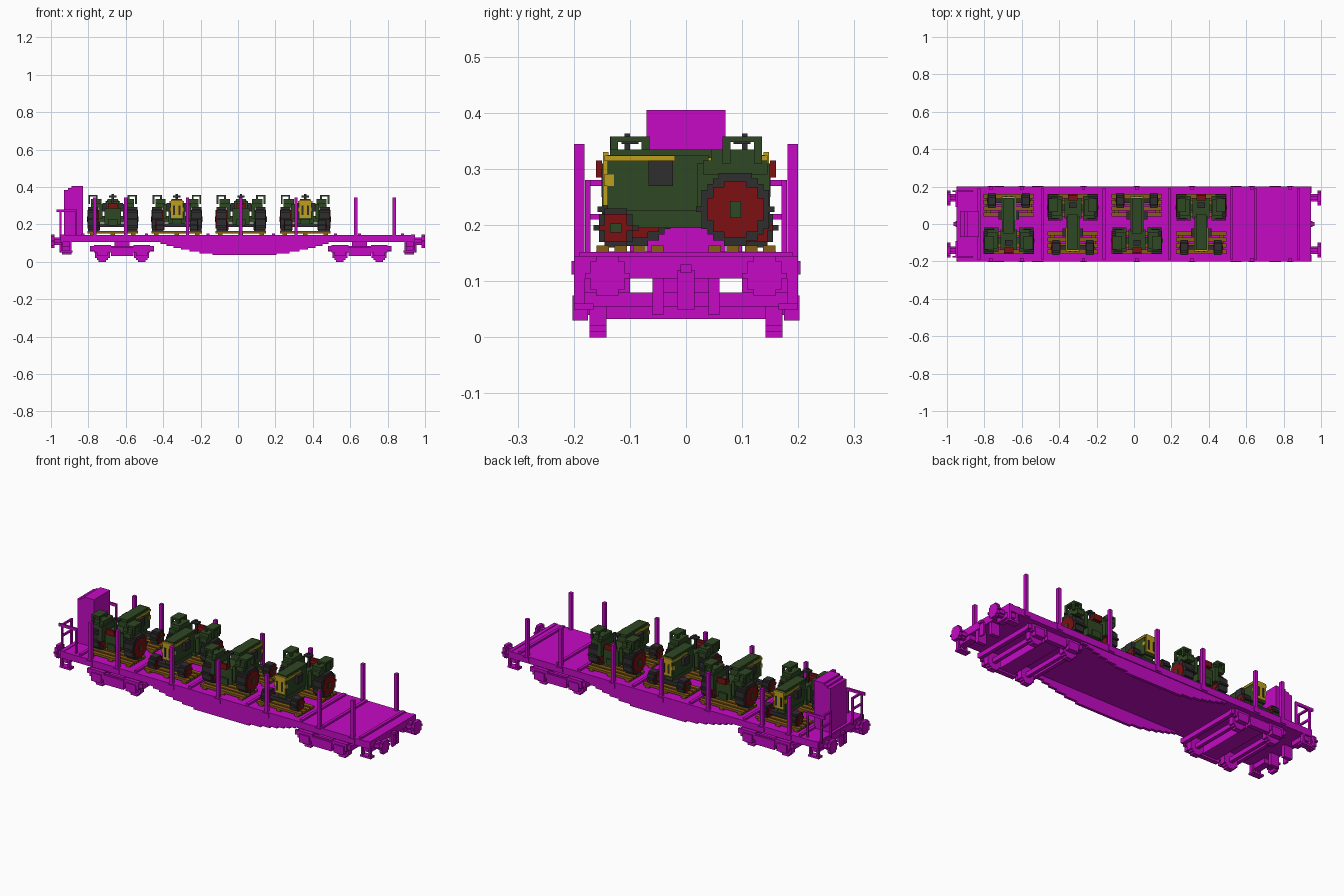
import bpy, bmesh, math
from mathutils import Matrix

if "Cube" in bpy.data.objects:
    bpy.data.objects.remove(bpy.data.objects["Cube"], do_unlink=True)


def material(name, r, g, b):
    m = bpy.data.materials.new(name)
    m.use_nodes = True
    m.diffuse_color = (r, g, b, 1)
    m.node_tree.nodes["Principled BSDF"].inputs["Base Color"].default_value = (r, g, b, 1)
    return m


MAGENTA = material("magenta", 0.56, 0.003, 0.56)
GREEN = material("dark green", 0.028, 0.065, 0.017)
GREY = material("tyre grey", 0.028, 0.028, 0.03)
RED = material("dark red", 0.2, 0.005, 0.006)
YELLOW = material("yellow", 0.52, 0.35, 0.012)
BROWN = material("timber brown", 0.24, 0.11, 0.008)


class Part:
    """A mesh part assembled from blocks, optionally mirrored."""

    def __init__(self, name, mat, mirror=""):
        self.name, self.mat, self.mirror = name, mat, mirror
        self.bm = bmesh.new()

    def block(self, x, y, z):
        """Each of x, y, z is a (low, high) range."""
        centre = [(a + b) / 2 for a, b in (x, y, z)]
        size = [b - a for a, b in (x, y, z)]
        signs = [(1, 1)]
        if "x" in self.mirror:
            signs += [(-1, 1)]
        if "y" in self.mirror:
            signs += [(sx, -1) for sx, _ in signs]
        for sx, sy in signs:
            m = Matrix.Translation((sx * centre[0], sy * centre[1], centre[2]))
            bmesh.ops.create_cube(self.bm, size=1, matrix=m @ Matrix.Diagonal((*size, 1)))
        return self

    def disc(self, axis, along, u, z, r):
        """Stepped disc with its axle along the given axis."""
        rows = max(3, round(r * 200))
        h = 2 * r / rows
        for i in range(rows):
            v = -r + (i + 0.5) * h
            w = max(0.005, round(math.sqrt(r * r - v * v), 2))
            across, up = (u - w, u + w), (z + v - h / 2, z + v + h / 2)
            if axis == "x":
                self.block(along, across, up)
            else:
                self.block(across, along, up)
        return self

    def done(self, x=0, turn=0):
        me = bpy.data.meshes.new(self.name)
        self.bm.to_mesh(me)
        self.bm.free()
        me.materials.append(self.mat)
        ob = bpy.data.objects.new(self.name, me)
        ob.location.x = x
        ob.rotation_euler.z = turn
        bpy.context.collection.objects.link(ob)


def mid(half, centre=0):
    return (centre - half, centre + half)


# Wagon deck with cross ribs
Part("deck", MAGENTA).block((-0.95, 0.94), mid(0.195), (0.105, 0.142)).done()
ribs = Part("deck_ribs", MAGENTA)
for x in (-0.83, -0.49, -0.16, 0.19, 0.52, 0.65, 0.88):
    ribs.block(mid(0.008, x), mid(0.19), (0.14, 0.152))
ribs.done()

# Side sills with a stepped fish belly
sills = Part("side_sills", MAGENTA, "y").block((-0.94, 0.93), (0.185, 0.2), (0.105, 0.142))
for i in range(7):
    depth = 0.01 * (i + 1)
    sills.block(mid(0.45 * math.sqrt(1 - i / 7), 0.035), (0.18, 0.195), (0.105 - depth, 0.115 - depth))
sills.done()

# Stakes and their pockets
stakes, pockets = Part("stakes", MAGENTA, "y"), Part("stake_pockets", MAGENTA, "y")
for x in (-0.765, -0.6, -0.27, 0.015, 0.31, 0.63, 0.835):
    stakes.block(mid(0.009, x), (0.181, 0.2), (0.11, 0.345))
    pockets.block(mid(0.018, x), (0.195, 0.204), (0.112, 0.136))
stakes.done()
pockets.done()

# End beams, buffers, couplings and corner steps, turned round for the right end
for side, turn in (("left", 0), ("right", math.pi)):
    beam = Part(side + "_end_beam", MAGENTA, "y").block((0.925, 0.945), (0, 0.2), (0.105, 0.145))
    beam.block((0.89, 0.94), (0.04, 0.06), (0.04, 0.11))
    beam.block((0.9, 0.94), (0.1, 0.19), (0.08, 0.106)).done(turn=turn)
    buffers = Part(side + "_buffers", MAGENTA, "y").disc("x", (0.94, 0.985), 0.14, 0.11, 0.02)
    buffers.disc("x", (0.982, 1), 0.14, 0.11, 0.035).done(turn=turn)
    hook = Part(side + "_coupling", MAGENTA).block((0.93, 0.965), mid(0.01), (0.115, 0.13))
    hook.block((0.945, 0.955), mid(0.015), (0.05, 0.12)).done(turn=turn)
    steps = Part(side + "_corner_steps", MAGENTA, "y").block((0.885, 0.95), (0.165, 0.2), (0.05, 0.06))
    for x in (0.895, 0.94):
        steps.block(mid(0.005, x), (0.18, 0.2), (0.05, 0.11))
    steps.done(turn=turn)

# Brake cabin with a stepped roof
cabin = Part("brake_cabin", MAGENTA)
for i in range(3):
    cabin.block((-0.93 + 0.02 * i, -0.85 + 0.01 * i), mid(0.07), (0.14, 0.385 + 0.01 * i))
cabin.done()

# Railings beside the cabin
rails = Part("end_railings", MAGENTA, "y")
for x, y in ((-0.95, 0.175), (-0.95, 0.095), (-0.865, 0.175)):
    rails.block(mid(0.005, x), mid(0.005, y), (0.13, 0.28))
for z in (0.215, 0.275):
    rails.block(mid(0.005, -0.95), (0.09, 0.18), mid(0.005, z))
rails.block((-0.97, -0.86), (0.17, 0.18), (0.265, 0.28)).done()

# Bogies
for name, cx in (("right_bogie", -0.62), ("left_bogie", 0.65)):
    frame = Part(name + "_frame", MAGENTA, "y").block(mid(0.17, cx), (0.175, 0.19), (0.06, 0.085))
    frame.block(mid(0.06, cx), (0.175, 0.2), (0.03, 0.08))
    frame.block(mid(0.045, cx), (0, 0.18), (0.04, 0.08))
    frame.block(mid(0.04, cx), (0, 0.04), (0.07, 0.11))
    wheels = Part(name + "_wheels", MAGENTA, "y")
    for s in (-1, 1):
        axle = cx + s * 0.105
        frame.block(mid(0.01, cx + s * 0.16), (0, 0.18), (0.055, 0.08))
        frame.block(mid(0.03, axle), (0.175, 0.202), (0.03, 0.075))
        frame.block(mid(0.045, axle), (0.175, 0.195), (0.05, 0.09))
        wheels.disc("y", (0.142, 0.172), axle, 0.045, 0.045)
        wheels.disc("y", (0, 0.15), axle, 0.045, 0.012)
    frame.done()
    wheels.done()


def tractor(label, x, turn):
    """Tractor with its nose towards -y before turning."""
    def part(name, mat, mirror=""):
        return Part(label + name, mat, mirror)

    # Hood, gearbox and axle housing
    body = part("body", GREEN).block(mid(0.035), (-0.14, 0.04), (0.225, 0.325))
    body.block(mid(0.028), (-0.135, 0.05), (0.32, 0.335))
    body.block(mid(0.025), (-0.13, 0.15), (0.195, 0.23))
    body.block(mid(0.045), (0.03, 0.14), (0.2, 0.285))
    body.block(mid(0.08), (0.07, 0.105), (0.21, 0.245)).done(x, turn)

    # Fenders carrying small open frames
    fenders = part("fenders", GREEN, "x").block((0.06, 0.115), (0.03, 0.145), (0.29, 0.315))
    fenders.block((0.06, 0.115), (0.045, 0.13), (0.31, 0.335))
    fenders.block((0.055, 0.075), (0.02, 0.15), (0.23, 0.31)).done(x, turn)
    frames = part("fender_frames", GREEN, "x").block((0.08, 0.13), (0.065, 0.135), (0.348, 0.358))
    for px in (0.085, 0.125):
        for py in (0.072, 0.128):
            frames.block(mid(0.005, px), mid(0.007, py), (0.31, 0.35))
    frames.done(x, turn)

    # Wheels: tyre, rim and hub stacked outwards
    for name, y, z, inner, outer, radii in (("rear", 0.088, 0.228, 0.078, 0.132, (0.065, 0.05, 0.015)),
                                            ("front", -0.125, 0.195, 0.07, 0.11, (0.035, 0.025, 0.008))):
        for i, (piece, mat) in enumerate((("tyres", GREY), ("rims", RED), ("hubs", GREEN))):
            grow = 0.003 * i
            part(f"{name}_{piece}", mat, "x").disc("x", (inner - grow, outer + grow), y, z, radii[i]).done(x, turn)
    part("front_axle", GREY).block(mid(0.075), mid(0.012, -0.125), mid(0.01, 0.195)).done(x, turn)

    # Nose, stripe and fittings
    nose = part("nose_panel", YELLOW).block(mid(0.03), (-0.148, -0.138), (0.235, 0.33))
    nose.block(mid(0.037), (-0.146, -0.128), (0.27, 0.29)).done(x, turn)
    part("hood_stripe", YELLOW).block(mid(0.038), (-0.145, -0.02), (0.314, 0.324)).done(x, turn)
    part("nose_grille", GREY, "x").block((0.01, 0.02), (-0.151, -0.145), (0.25, 0.3)).done(x, turn)
    part("air_cleaner", GREY, "x").block((0.03, 0.055), mid(0.022, -0.045), (0.27, 0.315)).done(x, turn)
    wheel = part("steering_wheel", GREY).block(mid(0.02), mid(0.015, 0.1), (0.345, 0.355))
    wheel.block(mid(0.006), mid(0.005, 0.105), (0.28, 0.363)).done(x, turn)
    seat = part("seat", RED).block(mid(0.025), (0.125, 0.16), (0.285, 0.3))
    seat.block(mid(0.025), (0.15, 0.16), (0.3, 0.315)).done(x, turn)

    # Timber skids: planks over cross bearers
    skids = part("timber_skids", BROWN, "y")
    for i in range(4):
        skids.block(mid(0.135), mid(0.011, 0.051 + 0.0325 * i), (0.152, 0.164))
    for bx in (-0.11, 0, 0.11):
        skids.block(mid(0.012, bx), (0.04, 0.16), (0.142, 0.153))
    skids.done(x, turn)


# Four tractors, alternately facing back and front
for i in range(4):
    tractor(f"tractor_{i + 1}_", -0.67 + 0.343 * i, math.pi * ((i + 1) % 2))
